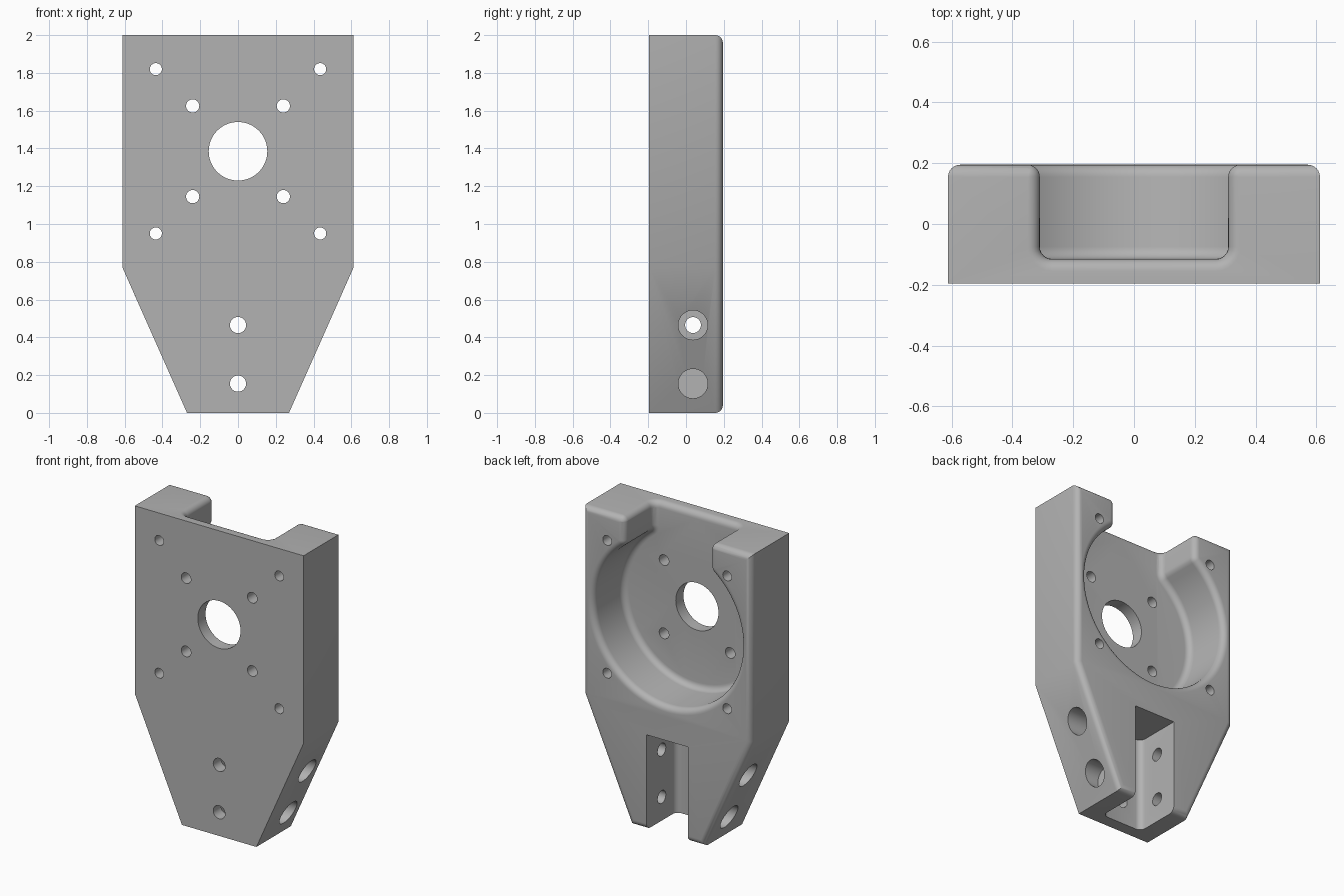
import bpy, bmesh
from math import sin, cos, pi, radians, atan2, sqrt
from mathutils import Matrix, Vector

old = bpy.data.objects.get("Cube")
if old:
    bpy.data.objects.remove(old, do_unlink=True)

BACK, FRONT = 0.195, -0.195
FLOOR = -0.115          # pocket and channel floor depth
R = 0.04                # common fillet radius
CZ = 1.385              # pocket centre height

grey = bpy.data.materials.new("machined_grey")
grey.use_nodes = True
colour = (0.45, 0.45, 0.45, 1)
grey.diffuse_color = colour
grey.node_tree.nodes["Principled BSDF"].inputs["Base Color"].default_value = colour


def make_object(name, bm):
    bmesh.ops.recalc_face_normals(bm, faces=bm.faces)
    mesh = bpy.data.meshes.new(name)
    bm.to_mesh(mesh)
    bm.free()
    mesh.materials.append(grey)
    ob = bpy.data.objects.new(name, mesh)
    bpy.context.collection.objects.link(ob)
    return ob


def arc(cx, cy, r, a, b, n):
    steps = [radians(a + (b - a) * i / n) for i in range(n + 1)]
    return [(cx + r * cos(t), cy + r * sin(t)) for t in steps]


def mirrored(half):
    """Close a right-hand outline with its mirror image."""
    return half + [(-x, y) for x, y in reversed(half) if abs(x) > 1e-6]


def loft(name, outline, levels, place):
    """Skin between copies of outline(offset) set at each height."""
    bm = bmesh.new()
    rings = [[bm.verts.new(place(u, v, h)) for u, v in outline(d)] for d, h in levels]
    for low, high in zip(rings, rings[1:]):
        for i in range(len(low)):
            j = (i + 1) % len(low)
            bm.faces.new((low[i], low[j], high[j], high[i]))
    bm.faces.new(rings[0])
    bm.faces.new(rings[-1])
    return make_object(name, bm)


def cut(target, cutter):
    mod = target.modifiers.new("cut", 'BOOLEAN')
    mod.operation, mod.solver, mod.object = 'DIFFERENCE', 'EXACT', cutter
    bpy.context.view_layer.objects.active = target
    bpy.ops.object.modifier_apply(modifier=mod.name)
    bpy.data.objects.remove(cutter, do_unlink=True)


def drill(target, centre, axis, radius, length, n=32):
    bm = bmesh.new()
    turn = Vector((0, 0, 1)).rotation_difference(Vector(axis)).to_matrix().to_4x4()
    bmesh.ops.create_cone(bm, cap_ends=True, segments=n, radius1=radius, radius2=radius,
                          depth=length, matrix=Matrix.Translation(centre) @ turn)
    cut(target, make_object("drill", bm))


# Tapered plate with a rounded back edge
plate_half = [(0.27, 0), (0.612, 0.77), (0.612, 2)]
plate = loft("mounting_bracket", lambda d: mirrored(plate_half),
             [(0, FRONT), (0, BACK)], lambda u, v, h: (u, h, v))
bm = bmesh.new()
bm.from_mesh(plate.data)
rim = [e for e in bm.edges if all(v.co.y > BACK - 0.001 for v in e.verts)]
bmesh.ops.bevel(bm, geom=rim, offset=R, segments=6, profile=0.5, affect='EDGES')
bm.to_mesh(plate.data)
bm.free()


# Round pocket opening upward through a slot, filleted at floor, mouth and rim
def pocket_outline(d):
    cx, reach = 0.36, 0.585
    cz = sqrt(reach ** 2 - cx ** 2)
    a = atan2(cz, cx) * 180 / pi
    half = arc(0, CZ, 0.535 + d, -90, a, 40)
    half[0] = (0, half[0][1])
    half += arc(cx, CZ + cz, 0.05 - d, a + 180, 180, 6)
    return mirrored(half + [(0.31 + d, 2.1)])


quarter = [i * pi / 12 for i in range(7)]
levels = [(-R * (1 - sin(t)), FLOOR + R * (1 - cos(t))) for t in quarter]
levels += [(R * (1 - cos(t)), BACK - R + R * sin(t)) for t in quarter]
levels.append((R, BACK + 0.1))
cut(plate, loft("pocket", pocket_outline, levels, lambda u, v, h: (u, h, v)))


# Flared mouth of the slot at the top face
def mouth_outline(d):
    half = [(0, FLOOR - d)] + arc(0.31 - R, FLOOR + R, R + d, -90, 0, 6)
    half += arc(0.31 + R, BACK - R, R + 0.001 - d, 180, 90, 6)
    return mirrored(half + [(0.31 + R, BACK + 0.1)])


levels = [(-0.001, 1.95)] + [(R * (1 - cos(t)), 2 - R + R * sin(t)) for t in quarter[1:]]
levels.append((R, 2.1))
cut(plate, loft("mouth", mouth_outline, levels, lambda u, v, h: (u, v, h)))


# Clamping channel at the bottom, with filleted floor corners
def channel_outline(d):
    return mirrored([(0, FLOOR)] + arc(0.15 - R, FLOOR + R, R, -90, 0, 6) + [(0.15, 0.3)])


cut(plate, loft("channel", channel_outline, [(0, -0.1), (0, 0.623)],
                lambda u, v, h: (u, v, h)))

# Shaft opening and screw holes through the face
drill(plate, (0, 0, CZ), (0, 1, 0), 0.155, 1, 64)
for sx in (-1, 1):
    for sz in (-1, 1):
        drill(plate, (sx * 0.24, 0, CZ + sz * 0.24), (0, 1, 0), 0.035, 1)
        drill(plate, (sx * 0.435, 0, CZ + sz * 0.435), (0, 1, 0), 0.032, 1)

# Clamp holes: through the channel floor, and counterbored from the tapered sides
for z in (0.155, 0.465):
    drill(plate, (0, 0, z), (0, 1, 0), 0.043, 1)
    drill(plate, (0, 0.037, z), (1, 0, 0), 0.042, 2)
    for side in (-1, 1):
        drill(plate, (side * 0.65, 0.037, z), (1, 0, 0), 0.078, 0.8)

bpy.ops.object.select_all(action='DESELECT')
plate.select_set(True)
bpy.context.view_layer.objects.active = plate
bpy.ops.object.shade_smooth_by_angle(angle=radians(30))
